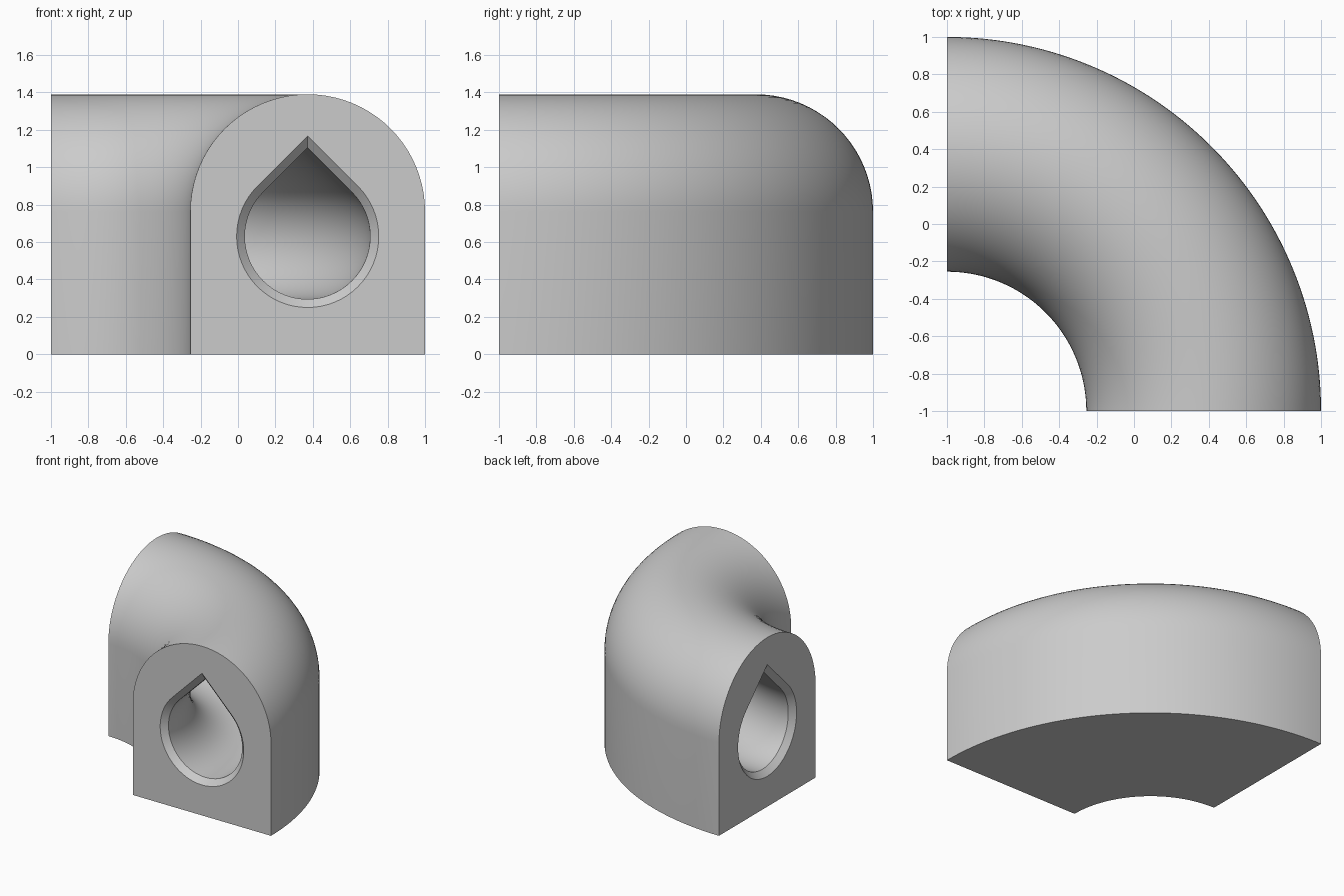
import bpy, bmesh, math

if "Cube" in bpy.data.objects:
    bpy.data.objects.remove(bpy.data.objects["Cube"])

N = 72                    # steps along the quarter turn
MID = 1.3725              # bend radius to the middle of the section
HALF = 0.6275             # half width of the section
TOP = 1.39
HOLE_Z, HOLE_R, RIM_R, RIM_D = 0.63, 0.335, 0.38, 0.045


def arch():
    """Flat-bottomed outer section with a round top, as (radius, z)."""
    pts = [(MID - HALF, 0), (MID + HALF, 0)]
    for i in range(41):
        a = math.pi * i / 40
        pts.append((MID + HALF * math.cos(a), TOP - HALF + HALF * math.sin(a)))
    return pts


def teardrop(r):
    """Round bore section with a 45 degree pointed top."""
    pts = [(MID, HOLE_Z + r * math.sqrt(2))]
    for i in range(49):
        a = math.radians(135 + 270 * i / 48)
        pts.append((MID + r * math.cos(a), HOLE_Z + r * math.sin(a)))
    return pts


bm = bmesh.new()


def ring(profile, k, depth=0):
    """Section k of the turn, starting a given depth inside the end faces."""
    verts = []
    for r, z in profile:
        t0 = math.asin(depth / r)
        t = t0 + (math.pi / 2 - 2 * t0) * k / N
        verts.append(bm.verts.new((-1 + r * math.cos(t), -1 + r * math.sin(t), z)))
    return verts


def skin(a, b):
    n = len(a)
    for i in range(n):
        j = (i + 1) % n
        bm.faces.new((a[i], a[j], b[j], b[i]))


# outer body and bore
outer = [ring(arch(), k) for k in range(N + 1)]
bore = [ring(teardrop(HOLE_R), k, RIM_D) for k in range(N + 1)]
for rings in (outer, bore):
    for a, b in zip(rings, rings[1:]):
        skin(a, b)

# chamfered rims and end faces
for k in (0, N):
    rim = ring(teardrop(RIM_R), k)
    skin(rim, bore[k])
    edges = []
    for loop in (outer[k], rim):
        for i, v in enumerate(loop):
            w = loop[(i + 1) % len(loop)]
            edges.append(bm.edges.get((v, w)))
    bmesh.ops.triangle_fill(bm, edges=edges, use_beauty=True)

bmesh.ops.recalc_face_normals(bm, faces=bm.faces)
mesh = bpy.data.meshes.new("pipe_bend")
bm.to_mesh(mesh)
bm.free()
obj = bpy.data.objects.new("pipe_bend", mesh)
bpy.context.collection.objects.link(obj)

grey = bpy.data.materials.new("light grey")
grey.diffuse_color = (0.6, 0.6, 0.6, 1)
grey.use_nodes = True
grey.node_tree.nodes["Principled BSDF"].inputs["Base Color"].default_value = grey.diffuse_color
mesh.materials.append(grey)

bpy.context.view_layer.objects.active = obj
obj.select_set(True)
bpy.ops.object.shade_smooth_by_angle(angle=math.radians(30))
